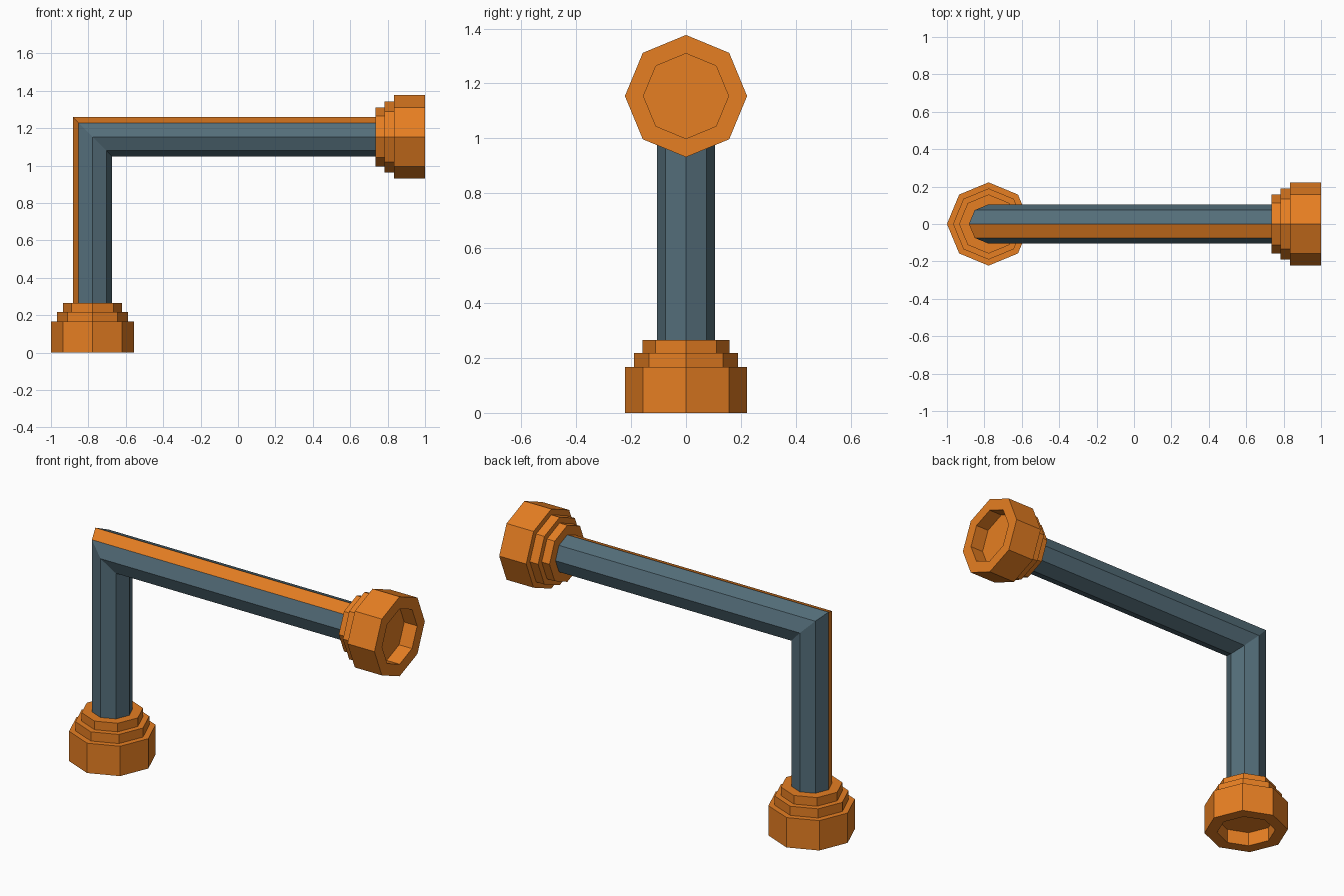
import bpy, bmesh, math
from mathutils import Matrix, Vector

if "Cube" in bpy.data.objects:
    bpy.data.objects.remove(bpy.data.objects["Cube"])

SIDES = 8
PIPE_R = 0.105
BEND_X, BEND_Z = -0.7775, 1.154   # axis of the upright and of the arm


def material(name, rgb):
    m = bpy.data.materials.new(name)
    m.diffuse_color = (*rgb, 1)
    m.use_nodes = True
    m.node_tree.nodes["Principled BSDF"].inputs["Base Color"].default_value = m.diffuse_color
    return m


slate = material("slate", (0.089, 0.156, 0.195))
orange = material("orange", (0.791, 0.209, 0.016))


def finish(name, bm, mats):
    bmesh.ops.recalc_face_normals(bm, faces=bm.faces)
    me = bpy.data.meshes.new(name)
    bm.to_mesh(me)
    bm.free()
    for m in mats:
        me.materials.append(m)
    ob = bpy.data.objects.new(name, me)
    bpy.context.collection.objects.link(ob)
    return ob


def loft(bm, rings):
    """Skin a list of rings, cap both ends, return side faces as (index, face)."""
    vs = [[bm.verts.new(p) for p in ring] for ring in rings]
    sides = []
    for a, b in zip(vs, vs[1:]):
        for k in range(SIDES):
            j = (k + 1) % SIDES
            sides.append((k, bm.faces.new((a[k], a[j], b[j], b[k]))))
    bm.faces.new(vs[0])
    bm.faces.new(vs[-1])
    return sides


angles = [2 * math.pi * k / SIDES for k in range(SIDES)]

# Bent pipe with a mitred corner; one outer face along its length is a stripe
cs = [(PIPE_R * math.cos(t), PIPE_R * math.sin(t)) for t in angles]
bm = bmesh.new()
sides = loft(bm, [
    [(BEND_X - o, y, 0.2) for o, y in cs],
    [(BEND_X - o, y, BEND_Z + o) for o, y in cs],
    [(0.8, y, BEND_Z + o) for o, y in cs],
])
for k, f in sides:
    f.material_index = 1 if k == SIDES - 1 else 0
finish("bent_pipe", bm, [slate, orange])

# Stepped end fittings with a shallow socket: (radius, distance from open end)
profile = [(0.155, 0.08), (0.155, 0), (0.2225, 0), (0.2225, 0.167),
           (0.19, 0.167), (0.19, 0.218), (0.158, 0.218), (0.158, 0.266)]


def fitting(name, matrix):
    bm = bmesh.new()
    loft(bm, [[matrix @ Vector((r * math.cos(t), r * math.sin(t), h))
               for t in angles] for r, h in profile])
    finish(name, bm, [orange])


fitting("bottom_fitting", Matrix.Translation((BEND_X, 0, 0)))
fitting("side_fitting", Matrix.Translation((1, 0, BEND_Z))
        @ Matrix.Rotation(-math.pi / 2, 4, 'Y'))
